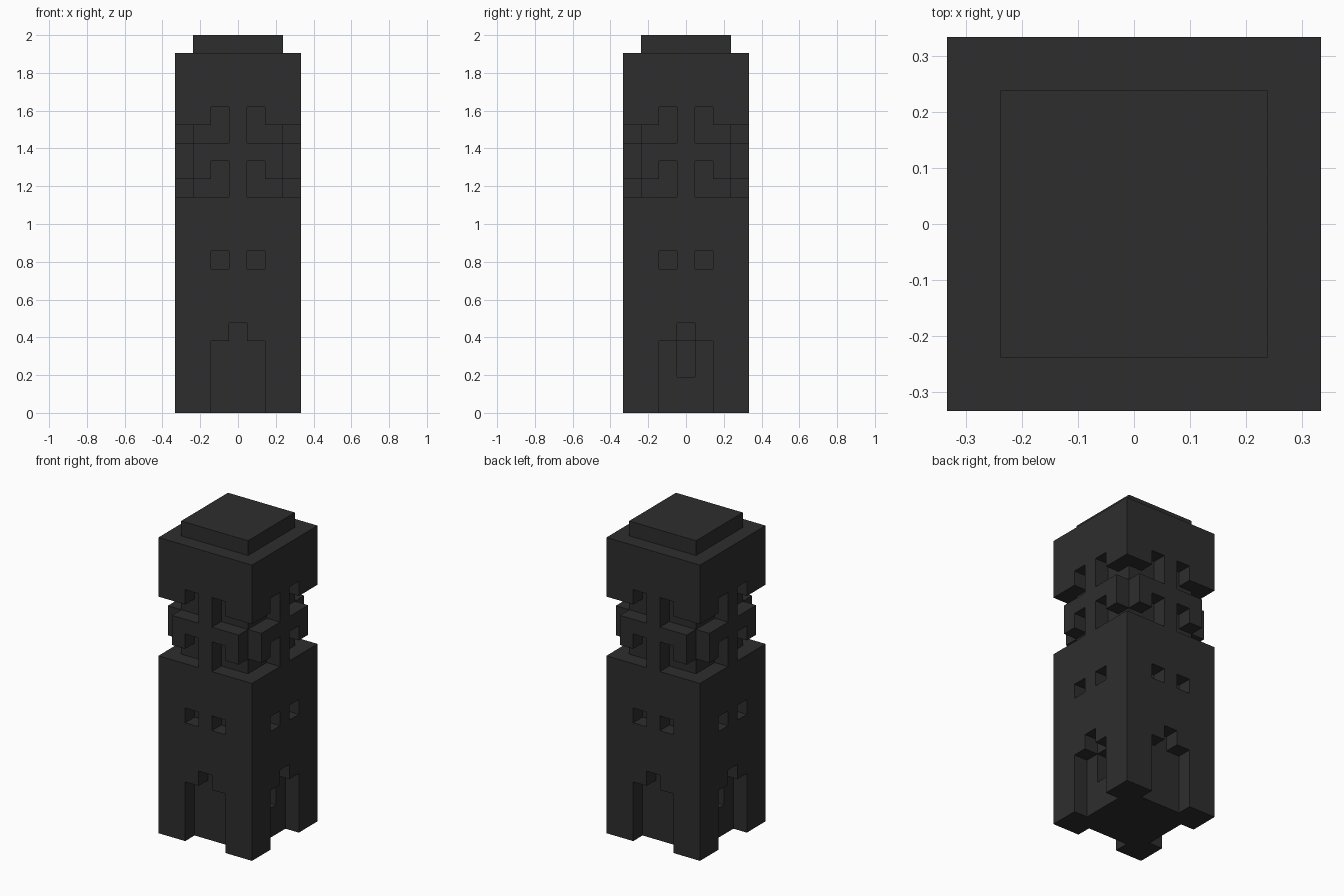
import bpy, bmesh, math
from mathutils import Vector

cube = bpy.data.objects.get("Cube")
if cube:
    bpy.data.objects.remove(cube, do_unlink=True)

HEIGHT = 21            # blocks tall
U = 2 / HEIGHT         # block size
EDGE = 3               # outermost block layer

stone = bpy.data.materials.new("charcoal stone")
stone.use_nodes = True
colour = (0.027, 0.027, 0.027, 1)
stone.diffuse_color = colour
bsdf = stone.node_tree.nodes["Principled BSDF"]
bsdf.inputs["Base Color"].default_value = colour
bsdf.inputs["Roughness"].default_value = 0.9


def wall_open(a, k):
    """Openings in a wall: a is blocks from its middle, k is the row."""
    door = (a <= 1 and k < 4) or (a == 0 and k == 4)
    small_window = a == 1 and k == 8
    tall_window = a == 1 and k in (12, 13, 15, 16)
    gallery_slot = a >= 1 and k in (12, 15)
    notched_corner = a == EDGE and 12 <= k <= 15
    return door or small_window or tall_window or gallery_slot or notched_corner


def solid(i, j, k):
    a, b = abs(i), abs(j)
    if max(a, b) > EDGE or not 0 <= k < HEIGHT:
        return False
    if k == HEIGHT - 1:                      # stepped roof
        return max(a, b) < EDGE
    if a == EDGE and wall_open(b, k):
        return False
    if b == EDGE and wall_open(a, k):
        return False
    if a == EDGE - 1 and b == 0 and k in (2, 3):   # niche inside the side doors
        return False
    return True


AXES = [Vector(v) for v in ((1, 0, 0), (0, 1, 0), (0, 0, 1))]


def build(name, rows):
    """Skin the exposed block faces of the given rows and merge flat areas."""
    bm = bmesh.new()
    for k in rows:
        for i in range(-EDGE, EDGE + 1):
            for j in range(-EDGE, EDGE + 1):
                if not solid(i, j, k):
                    continue
                centre = Vector((i, j, k + 0.5))
                for n, axis in enumerate(AXES):
                    for side in (-1, 1):
                        d = axis * side
                        if solid(i + int(d.x), j + int(d.y), k + int(d.z)):
                            continue
                        s, t = AXES[(n + 1) % 3] / 2, AXES[(n + 2) % 3] / 2 * side
                        mid = centre + d / 2
                        corners = (mid - s - t, mid + s - t, mid + s + t, mid - s + t)
                        bm.faces.new([bm.verts.new(c * U) for c in corners])
    bmesh.ops.remove_doubles(bm, verts=bm.verts, dist=U / 100)
    bmesh.ops.dissolve_limit(bm, angle_limit=math.radians(1),
                             verts=bm.verts, edges=bm.edges)
    mesh = bpy.data.meshes.new(name)
    bm.to_mesh(mesh)
    bm.free()
    mesh.materials.append(stone)
    obj = bpy.data.objects.new(name, mesh)
    bpy.context.collection.objects.link(obj)
    return obj


# Shaft with doors, windows and open gallery, then the roof slab
build("tower_body", range(HEIGHT - 1))
build("roof_cap", [HEIGHT - 1])
